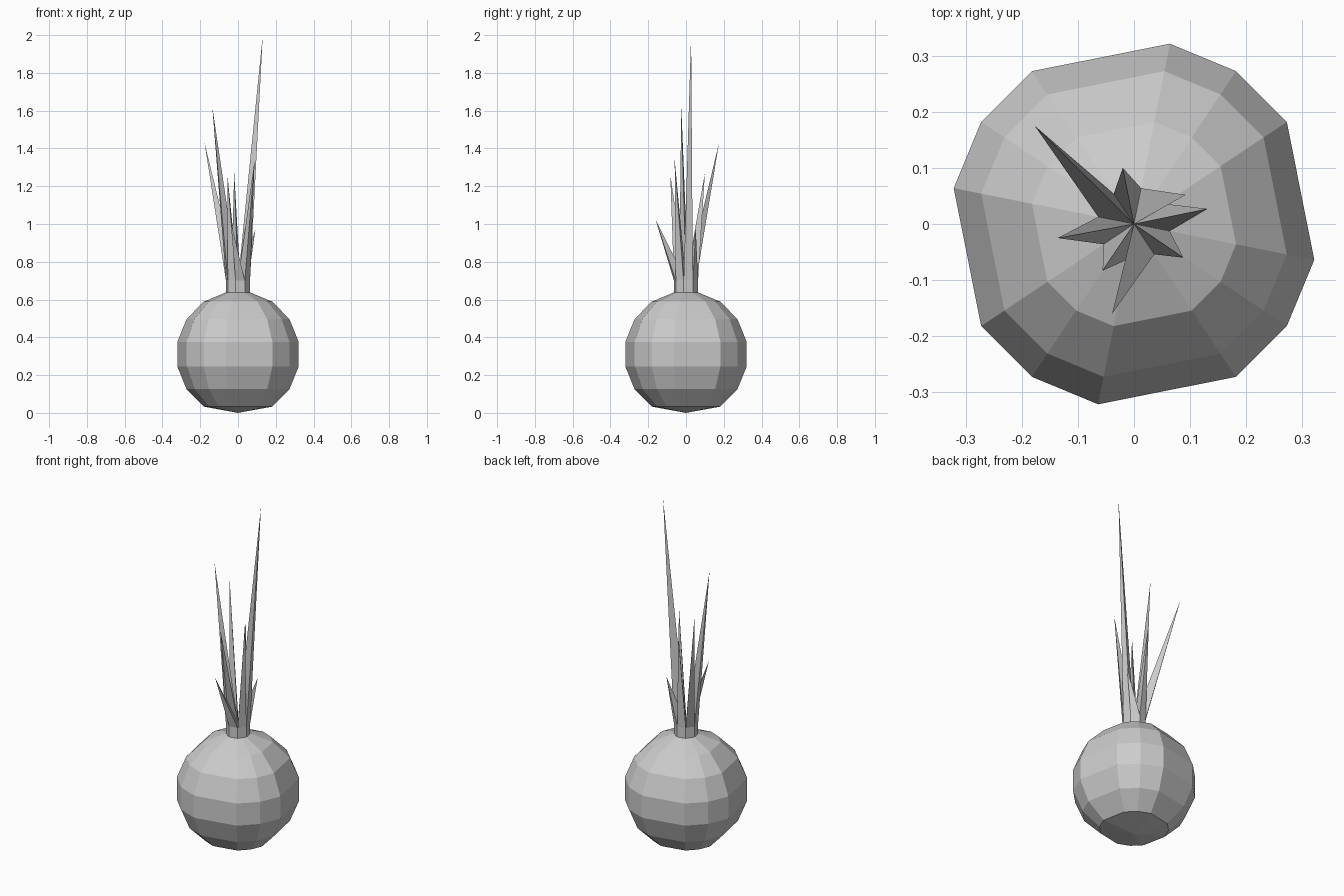
import bpy, bmesh
from math import sin, cos, radians

if "Cube" in bpy.data.objects:
    bpy.data.objects.remove(bpy.data.objects["Cube"])

R, CZ = 0.334, 0.311          # bulb radius and centre height
NECK_R, NECK_Z, COLLAR_Z = 0.065, 0.638, 0.70

# Octagon of the neck; the bulb adds one extra side in every other gap
OCT = [-11.25 + 45 * i for i in range(8)]
BULB = [a for i, o in enumerate(OCT) for a in ([o, o + 22.5] if i % 2 else [o])]


def polar(r, deg, z):
    return (r * cos(radians(deg)), r * sin(radians(deg)), z)


def finish(bm, name):
    bmesh.ops.recalc_face_normals(bm, faces=bm.faces)
    mesh = bpy.data.meshes.new(name)
    bm.to_mesh(mesh)
    bm.free()
    obj = bpy.data.objects.new(name, mesh)
    bpy.context.collection.objects.link(obj)


def bridge(bm, a, b):
    n = len(a)
    for i in range(n):
        j = (i + 1) % n
        bm.faces.new((a[i], a[j], b[j], b[i]))


# Bulb: faceted ball, pointed below, narrowing to the neck on top
bm = bmesh.new()
rings = []
for lat in (-56.25, -33.75, -11.25, 11.25, 33.75, 56.25):
    z = CZ + R * sin(radians(lat))
    rings.append([bm.verts.new(polar(R * cos(radians(lat)), a, z)) for a in BULB])
neck = []
for a in BULB:
    r = NECK_R if a in OCT else NECK_R * cos(radians(22.5))
    neck.append(bm.verts.new(polar(r, a, NECK_Z)))
rings.append(neck)
for lo, hi in zip(rings, rings[1:]):
    bridge(bm, lo, hi)
tip = bm.verts.new((0, 0, 0))
for i in range(len(BULB)):
    bm.faces.new((tip, rings[0][i], rings[0][i - 1]))
finish(bm, "bulb")

# Sprout: eight-sided collar, each side growing into one pointed leaf
LEAF_TIPS = [(0.131, 0.027, 2.0), (0.092, 0.052, 0.97), (-0.02, 0.1, 1.27),
             (-0.177, 0.175, 1.43), (-0.136, -0.025, 1.62), (-0.056, -0.083, 1.26),
             (-0.039, -0.16, 1.02), (0.088, -0.06, 1.34)]
bm = bmesh.new()
low = [bm.verts.new(polar(NECK_R, a, NECK_Z)) for a in OCT]
top = [bm.verts.new(polar(NECK_R, a, COLLAR_Z)) for a in OCT]
centre = bm.verts.new((0, 0, COLLAR_Z))
bridge(bm, low, top)
for i, p in enumerate(LEAF_TIPS):
    a, b, t = top[i], top[(i + 1) % 8], bm.verts.new(p)
    bm.faces.new((a, b, t))
    bm.faces.new((b, centre, t))
    bm.faces.new((centre, a, t))
finish(bm, "sprout_leaves")
